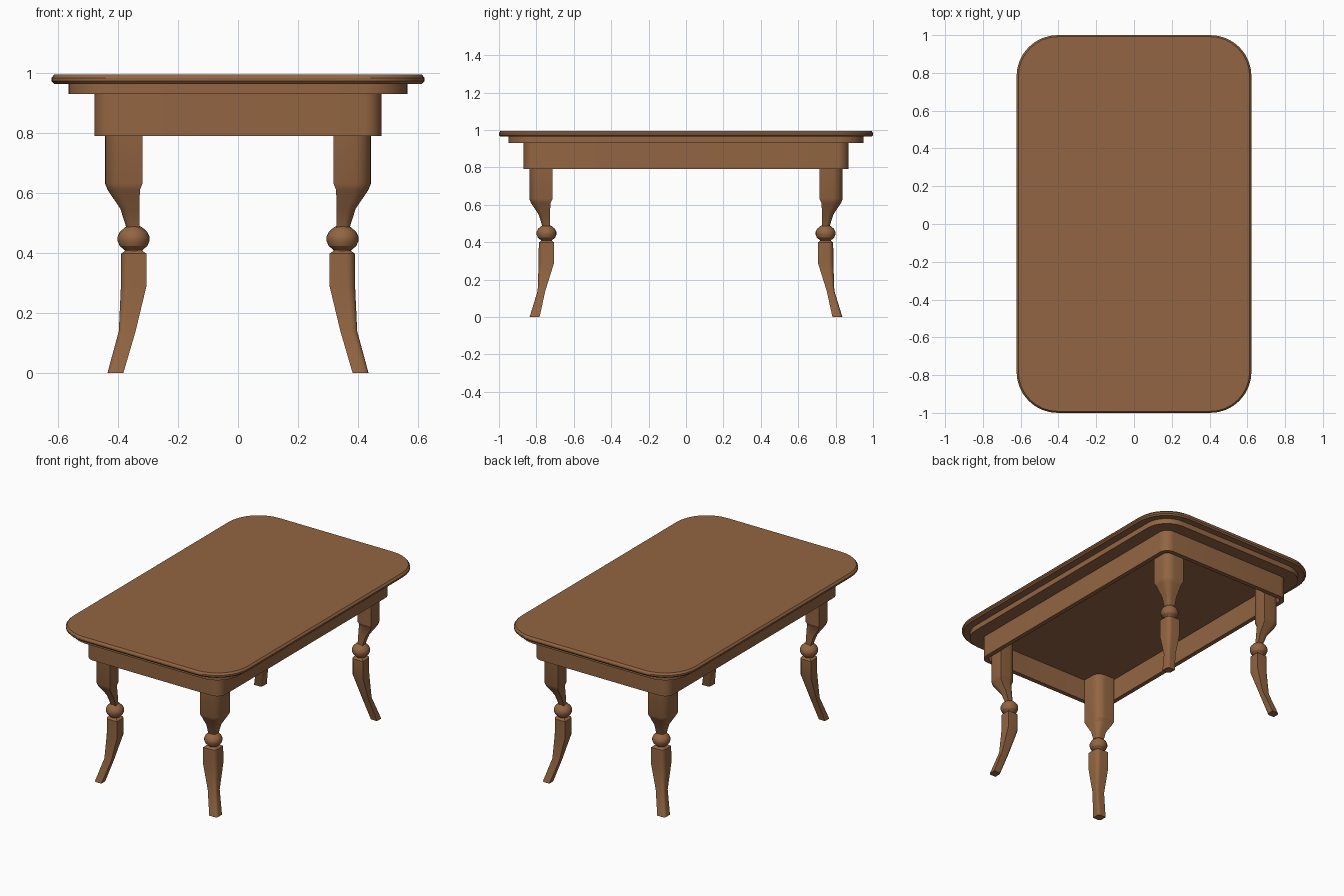
import bpy, bmesh, math

if "Cube" in bpy.data.objects:
    bpy.data.objects.remove(bpy.data.objects["Cube"])

wood = bpy.data.materials.new("brown wood")
wood.diffuse_color = (0.29, 0.13, 0.054, 1)
wood.use_nodes = True
wood.node_tree.nodes["Principled BSDF"].inputs["Base Color"].default_value = wood.diffuse_color


def rounded_rect(hx, hy, r, z, n=8):
    """Ring of points for a rectangle with rounded corners."""
    pts = []
    for k, (sx, sy) in enumerate([(1, 1), (-1, 1), (-1, -1), (1, -1)]):
        for i in range(n + 1):
            a = math.pi / 2 * (k + i / n)
            pts.append((sx * (hx - r) + r * math.cos(a), sy * (hy - r) + r * math.sin(a), z))
    return pts


def leg_section(x0, x1, y0, y1, z, r, n=6):
    """Square ring, rounded on the outer and inner corners, sharp on the other two."""
    unit = [(1, -1)]
    unit += [(1 - r + r * math.cos(math.pi / 2 * i / n), 1 - r + r * math.sin(math.pi / 2 * i / n)) for i in range(n + 1)]
    unit += [(-1, 1)]
    unit += [(-u, -v) for u, v in unit[1:-1]]
    cx, cy, hx, hy = (x0 + x1) / 2, (y0 + y1) / 2, (x1 - x0) / 2, (y1 - y0) / 2
    return [(cx + hx * u, cy + hy * v, z) for u, v in unit]


def circle(cx, cy, r, z, n=20):
    return [(cx + r * math.cos(2 * math.pi * i / n), cy + r * math.sin(2 * math.pi * i / n), z) for i in range(n)]


def loft(name, rings, closed=False, mirror=False):
    """Skin a stack of rings; cap the ends, or join last to first."""
    bm = bmesh.new()
    vs = [[bm.verts.new(p) for p in ring] for ring in rings]
    n = len(vs[0])
    pairs = list(zip(vs, vs[1:]))
    if closed:
        pairs.append((vs[-1], vs[0]))
    else:
        bm.faces.new(vs[0])
        bm.faces.new(vs[-1])
    for a, b in pairs:
        for i in range(n):
            j = (i + 1) % n
            bm.faces.new((a[i], a[j], b[j], b[i]))
    bmesh.ops.recalc_face_normals(bm, faces=bm.faces)
    me = bpy.data.meshes.new(name)
    bm.to_mesh(me)
    bm.free()
    me.materials.append(wood)
    ob = bpy.data.objects.new(name, me)
    bpy.context.collection.objects.link(ob)
    bpy.ops.object.select_all(action='DESELECT')
    ob.select_set(True)
    bpy.context.view_layer.objects.active = ob
    bpy.ops.object.shade_smooth_by_angle(angle=math.radians(25))
    if mirror:
        m = ob.modifiers.new("four_corners", 'MIRROR')
        m.use_axis = (True, True, False)
        m.use_mirror_merge = False
    return ob


# Table top with a bevelled edge, and the step below it
loft("table_top", [rounded_rect(.612, .992, .21, .964), rounded_rect(.622, 1.0, .218, .973),
                   rounded_rect(.622, 1.0, .218, .983), rounded_rect(.612, .992, .21, .995)])
loft("top_moulding", [rounded_rect(.565, .95, .15, .93), rounded_rect(.565, .95, .15, .966)])

# Hollow apron frame
loft("apron", [rounded_rect(.478, .868, .06, .79), rounded_rect(.478, .868, .06, .932),
               rounded_rect(.45, .84, .035, .932), rounded_rect(.45, .84, .035, .79)], closed=True)

# Upper legs, tapering inward
upper = [(.318, .443, .713, .838, .931), (.318, .443, .713, .838, .632),
         (.327, .434, .724, .829, .61), (.328, .392, .728, .788, .548), (.328, .372, .727, .768, .485)]
loft("upper_leg", [leg_section(*s, .9) for s in upper], mirror=True)

# Turned balls
ball = [(.02, .49), (.03, .485), (.046, .47), (.053, .455), (.053, .44), (.046, .424), (.03, .41), (.026, .40)]
loft("leg_ball", [circle(.348, .746, r, z) for r, z in ball], mirror=True)

# Lower legs, curving outward to the feet
lower = [(.322, .373, .721, .771, .41), (.305, .389, .705, .787, .398), (.305, .390, .705, .788, .29),
         (.341, .397, .752, .793, .14), (.382, .435, .783, .836, 0)]
loft("lower_leg", [leg_section(*s, .65) for s in lower], mirror=True)
